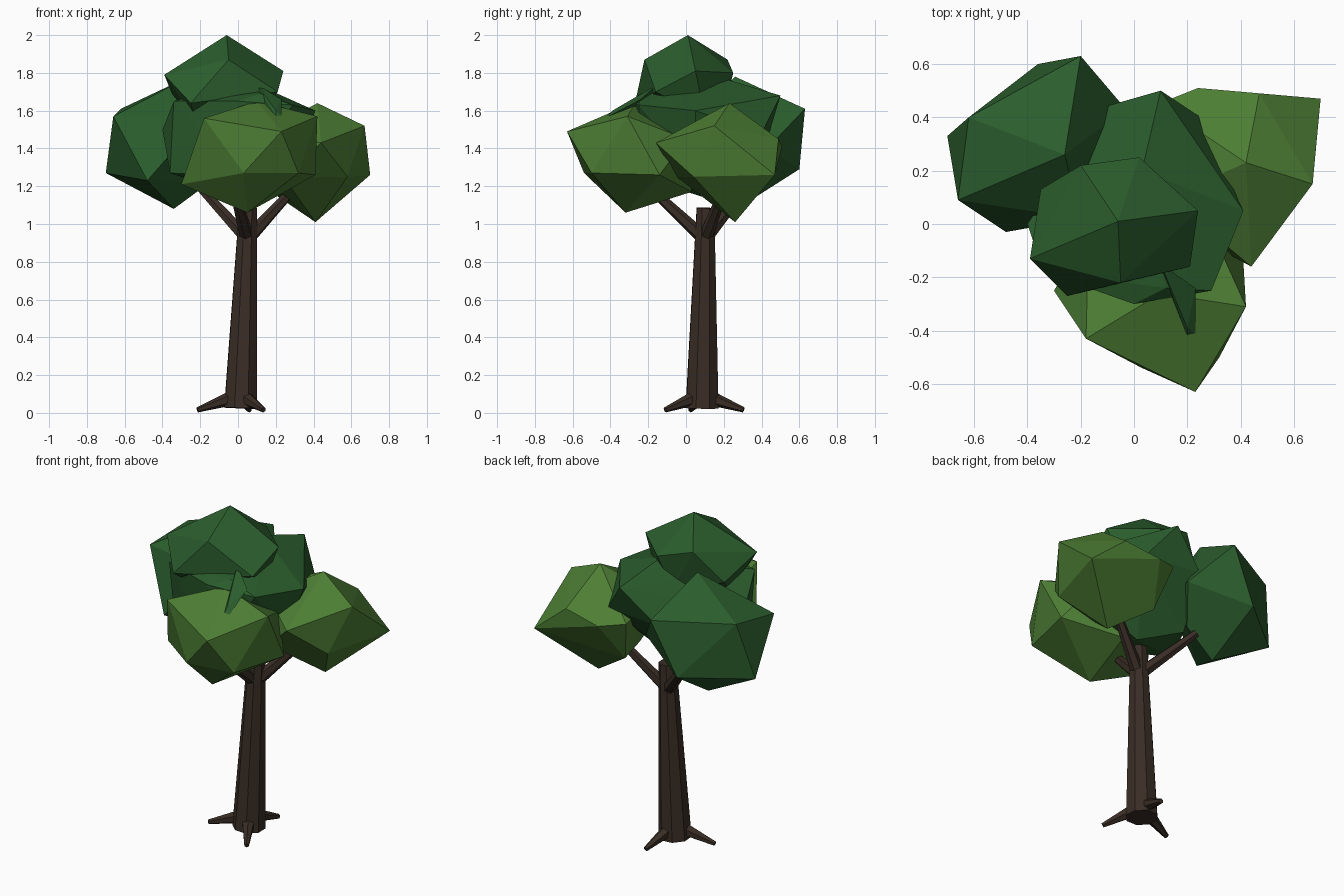
import bpy, bmesh
from mathutils import Vector, Matrix


def material(name, rgb):
    m = bpy.data.materials.new(name)
    m.diffuse_color = (*rgb, 1)
    return m


bark = material("bark", (0.042, 0.027, 0.019))
dark_green = material("dark_green", (0.024, 0.11, 0.026))
light_green = material("light_green", (0.075, 0.21, 0.035))


def finish(name, bm, mat):
    bmesh.ops.recalc_face_normals(bm, faces=bm.faces)
    mesh = bpy.data.meshes.new(name)
    bm.to_mesh(mesh)
    bm.free()
    mesh.materials.append(mat)
    bpy.context.collection.objects.link(bpy.data.objects.new(name, mesh))


def limb(name, start, end, r1, r2, sides):
    """Tapered faceted cylinder between two points."""
    start, end = Vector(start), Vector(end)
    axis = end - start
    turn = axis.to_track_quat('Z', 'Y').to_matrix().to_4x4()
    bm = bmesh.new()
    bmesh.ops.create_cone(bm, cap_ends=True, segments=sides, radius1=r1, radius2=r2,
                          depth=axis.length,
                          matrix=Matrix.Translation((start + end) / 2) @ turn)
    finish(name, bm, bark)


def leaf_clump(name, mat, corners):
    """Faceted clump: hull stretched over its main corners."""
    bm = bmesh.new()
    for c in corners:
        bm.verts.new(c)
    out = bmesh.ops.convex_hull(bm, input=bm.verts)
    loose = {g for g in out["geom_interior"] if isinstance(g, bmesh.types.BMVert)}
    bmesh.ops.delete(bm, geom=list(loose), context='VERTS')
    finish(name, bm, mat)


# Trunk
limb("trunk", (0.014, 0.085, 0.025), (0.053, 0.103, 1.085), 0.093, 0.05, 8)

# Roots
for i, tip in enumerate([(-0.215, 0.025), (0.135, -0.11), (0.06, 0.305)]):
    limb(f"root_{i + 1}", (0.015, 0.085, 0.095), (*tip, 0.016), 0.046, 0.014, 6)

# Branches
for i, tip in enumerate([(-0.19, 0.31, 1.18), (0.29, 0.2, 1.18), (-0.02, -0.18, 1.18)]):
    limb(f"branch_{i + 1}", (0.05, 0.1, 0.92), tip, 0.038, 0.024, 6)

# Leaf clumps
leaf_clump("back_left_leaves", dark_green, [
    (-0.26, 0.26, 1.78), (-0.2, 0.63, 1.61), (-0.62, 0.4, 1.61), (-0.66, 0.09, 1.57),
    (-0.7, 0.33, 1.27), (-0.48, -0.03, 1.23), (-0.34, 0.27, 1.08), (-0.36, 0.6, 1.29),
    (-0.03, 0.43, 1.4), (-0.2, 0.02, 1.55), (-0.15, 0.28, 1.22)])
leaf_clump("back_right_leaves", light_green, [
    (0.42, 0.23, 1.64), (0.67, 0.15, 1.52), (0.7, 0.47, 1.26), (0.58, 0.04, 1.25),
    (0.44, -0.16, 1.43), (0.41, 0.26, 1.01), (0.47, 0.49, 1.45), (0.24, 0.51, 1.41),
    (0.24, -0.05, 1.25), (0.09, 0.45, 1.44), (0.16, 0.36, 1.18), (0.23, 0.12, 1.17),
    (0.13, 0.1, 1.48)])
leaf_clump("front_leaves", light_green, [
    (0.1, -0.26, 1.65), (0.23, -0.63, 1.49), (-0.18, -0.43, 1.56), (0.42, -0.31, 1.57),
    (0.03, -0.54, 1.27), (0.32, -0.5, 1.27), (0.05, -0.32, 1.06), (-0.3, -0.25, 1.21),
    (0.41, -0.14, 1.26), (0.1, 0.03, 1.17), (-0.17, -0.04, 1.42), (0.28, 0.0, 1.45)])
leaf_clump("middle_leaves", dark_green, [
    (0.1, 0.5, 1.68), (-0.11, 0.44, 1.48), (0.25, 0.4, 1.48), (0.41, 0.05, 1.6),
    (0.29, -0.25, 1.63), (0.12, -0.24, 1.69), (0.0, -0.3, 1.65), (-0.34, -0.18, 1.65),
    (-0.4, 0.0, 1.5), (-0.36, -0.1, 1.27), (0.06, 0.1, 1.14), (0.03, 0.2, 1.77),
    (-0.15, 0.25, 1.2), (0.28, 0.05, 1.27), (0.03, -0.25, 1.25)])
# Pointed tuft poking out of the middle clump
leaf_clump("middle_tuft", dark_green, [
    (0.2, -0.42, 1.57), (0.23, -0.41, 1.57), (0.2, -0.39, 1.6),
    (0.1, -0.15, 1.74), (0.23, -0.24, 1.66), (0.1, -0.2, 1.58)])
leaf_clump("top_leaves", dark_green, [
    (-0.06, 0.01, 2.0), (-0.39, -0.13, 1.79), (-0.25, -0.27, 1.64), (-0.05, -0.22, 1.87),
    (0.24, 0.05, 1.81), (0.21, -0.16, 1.7), (0.02, 0.25, 1.8), (-0.2, 0.22, 1.87),
    (-0.35, 0.13, 1.69), (-0.22, -0.1, 1.52), (-0.05, 0.2, 1.6), (0.12, 0.1, 1.57)])
